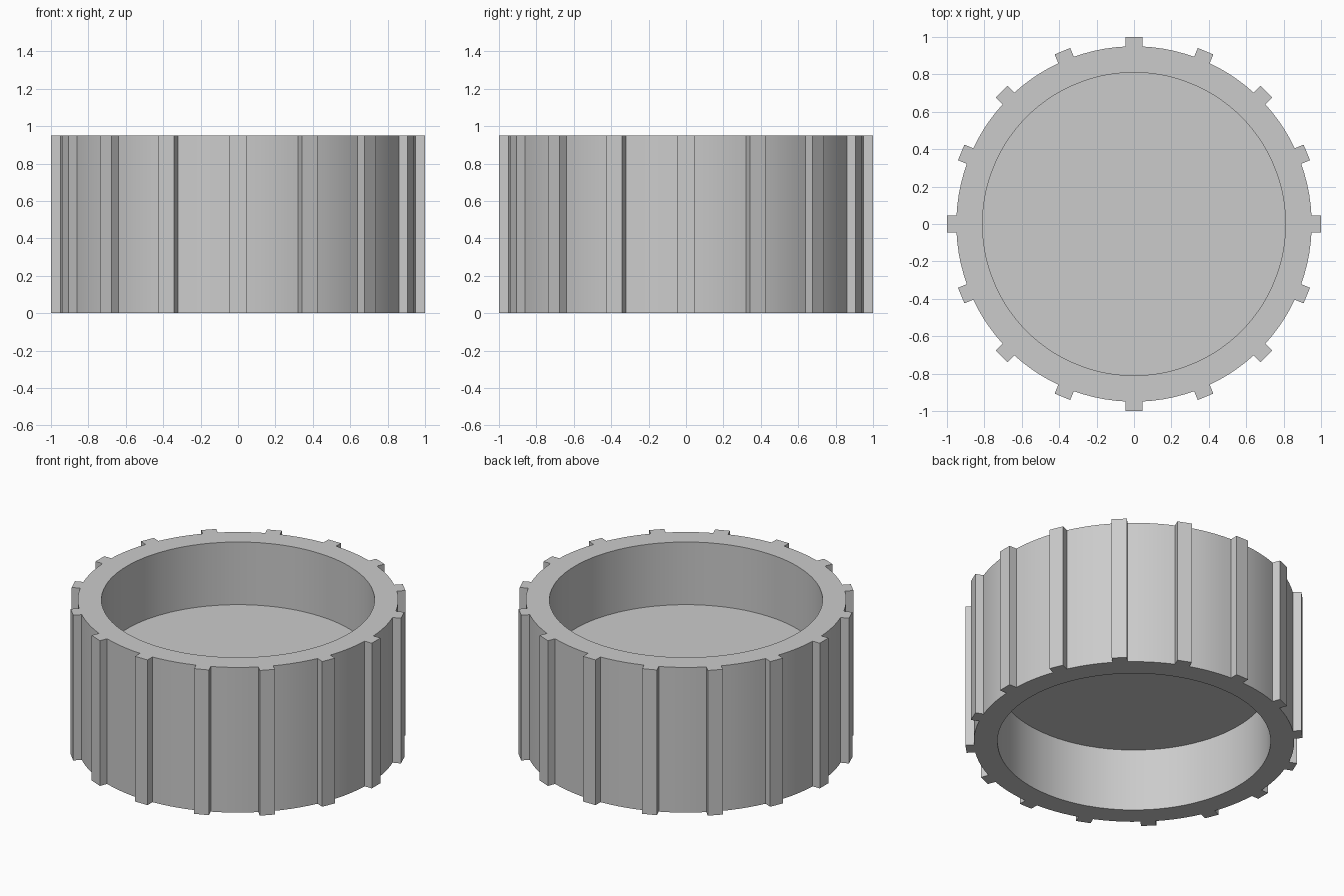
import bpy, bmesh, math
from mathutils import Vector

RIBS, ARC_STEPS = 16, 5
HEIGHT, OUTER, INNER, TIP = 0.95, 0.95, 0.81, 1.0
WEB_LOW, WEB_HIGH = 0.41, 0.54
RIB_HALF = 0.045

old = bpy.data.objects.get("Cube")
if old:
    bpy.data.objects.remove(old, do_unlink=True)

grey = bpy.data.materials.new("plain grey")
grey.use_nodes = True
colour = (0.6, 0.6, 0.6, 1)
grey.diffuse_color = colour
grey.node_tree.nodes["Principled BSDF"].inputs["Base Color"].default_value = colour

# Angles around the ring: one flat step per rib, then several along the gap
pitch = 2 * math.pi / RIBS
half = math.asin(RIB_HALF / OUTER)
angles = []
for r in range(RIBS):
    for s in range(ARC_STEPS + 1):
        angles.append(r * pitch + half + s * (pitch - 2 * half) / ARC_STEPS)

bm = bmesh.new()


def ring(radius, z):
    return [bm.verts.new((radius * math.cos(a), radius * math.sin(a), z)) for a in angles]


def bridge(a, b):
    n = len(a)
    return [bm.faces.new((a[i], a[(i + 1) % n], b[(i + 1) % n], b[i])) for i in range(n)]


# Hollow ring body, closed by a web across the middle
profile = [(INNER, WEB_LOW), (INNER, 0), (OUTER, 0),
           (OUTER, HEIGHT), (INNER, HEIGHT), (INNER, WEB_HIGH)]
rings = [ring(*p) for p in profile]
bands = [bridge(a, b) for a, b in zip(rings, rings[1:])]
bm.faces.new(rings[0][::-1])
bm.faces.new(rings[-1])

# Grip ribs extruded straight out of the outer wall
for face in bands[2][ARC_STEPS::ARC_STEPS + 1]:
    centre = face.calc_center_median()
    out = Vector((centre.x, centre.y, 0))
    push = out.normalized() * (TIP - out.length)
    made = bmesh.ops.extrude_face_region(bm, geom=[face])["geom"]
    bmesh.ops.translate(bm, vec=push, verts=[v for v in made if isinstance(v, bmesh.types.BMVert)])
    if face.is_valid:
        bm.faces.remove(face)

bmesh.ops.recalc_face_normals(bm, faces=bm.faces)
mesh = bpy.data.meshes.new("ribbed_ring")
bm.to_mesh(mesh)
bm.free()
mesh.materials.append(grey)
body = bpy.data.objects.new("ribbed_ring", mesh)
bpy.context.collection.objects.link(body)

# Smooth curved walls, crisp edges
bpy.ops.object.select_all(action="DESELECT")
body.select_set(True)
bpy.context.view_layer.objects.active = body
bpy.ops.object.shade_smooth_by_angle(angle=math.radians(30))
